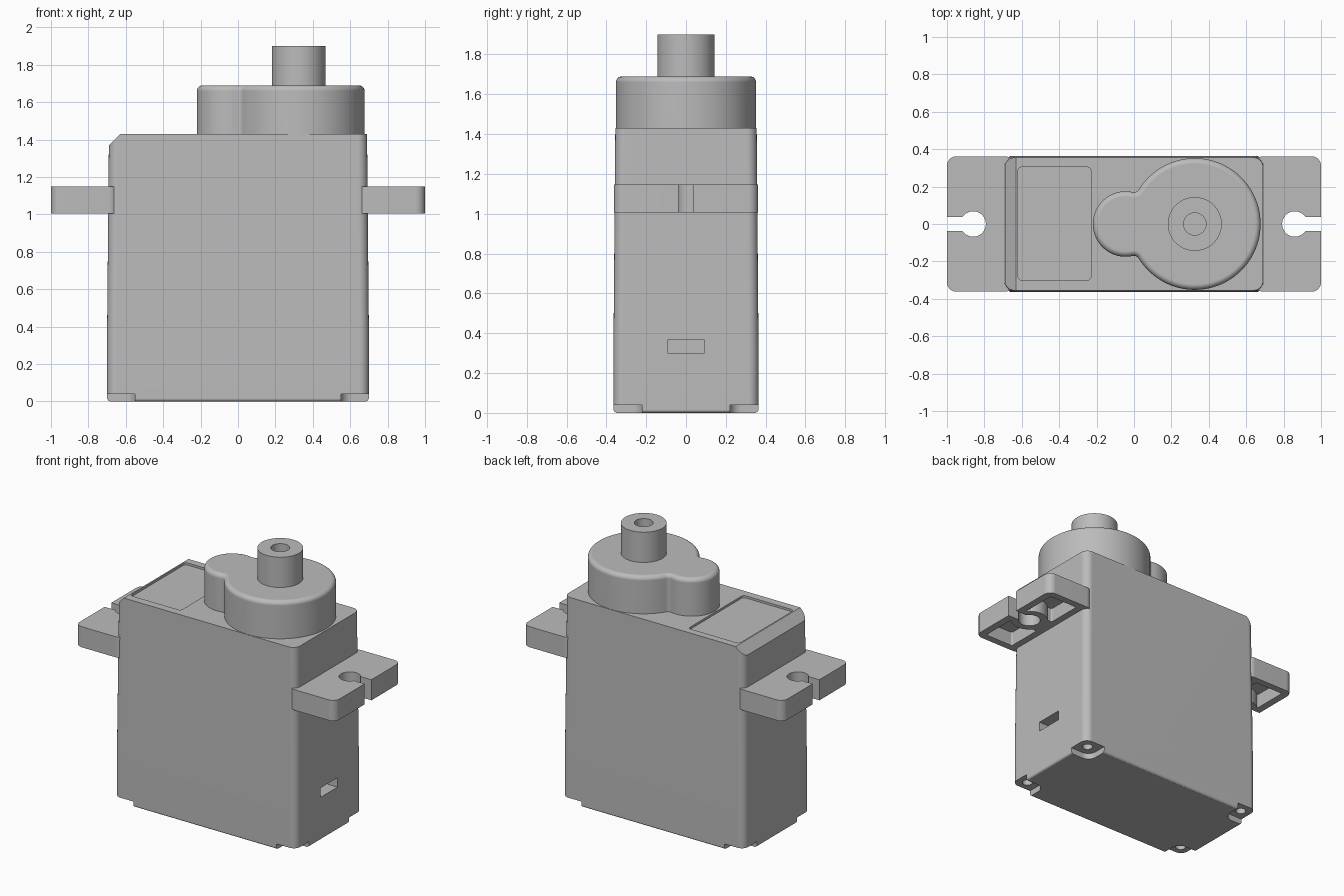
import bpy, bmesh
from math import pi, cos, sin, atan2, sqrt, radians

cube = bpy.data.objects.get("Cube")
if cube:
    bpy.data.objects.remove(cube, do_unlink=True)

grey = bpy.data.materials.new("mid grey plastic")
grey.use_nodes = True
grey.diffuse_color = (0.5, 0.5, 0.5, 1)
grey.node_tree.nodes["Principled BSDF"].inputs["Base Color"].default_value = (0.5, 0.5, 0.5, 1)


def arc(cx, cy, r, a, b, n):
    return [(cx + r * cos(a + (b - a) * i / n), cy + r * sin(a + (b - a) * i / n)) for i in range(n + 1)]


def rounded(hx, hy, r, cx=0, cy=0, n=6):
    """Rounded rectangle outline, counter-clockwise."""
    pts = []
    for k, (sx, sy) in enumerate([(1, 1), (-1, 1), (-1, -1), (1, -1)]):
        pts += arc(cx + sx * (hx - r), cy + sy * (hy - r), r, k * pi / 2, (k + 1) * pi / 2, n)
    return pts


def circle(cx, cy, r, n=48):
    return arc(cx, cy, r, 0, 2 * pi, n)[:-1]


def loft(name, rings):
    """Closed solid through a list of (height, outline) rings."""
    bm = bmesh.new()
    rows = [[bm.verts.new((x, y, z)) for x, y in pts] for z, pts in rings]
    n = len(rows[0])
    for low, high in zip(rows, rows[1:]):
        for i in range(n):
            j = (i + 1) % n
            bm.faces.new((low[i], low[j], high[j], high[i]))
    bm.faces.new(rows[0][::-1])
    bm.faces.new(rows[-1])
    mesh = bpy.data.meshes.new(name)
    bm.to_mesh(mesh)
    bm.free()
    obj = bpy.data.objects.new(name, mesh)
    bpy.context.collection.objects.link(obj)
    mesh.materials.append(grey)
    return obj


def prism(name, pts, z0, z1):
    return loft(name, [(z0, pts), (z1, pts)])


def block(x0, x1, y0, y1, z0, z1):
    return prism("cutter", [(x0, y0), (x1, y0), (x1, y1), (x0, y1)], z0, z1)


def cut(target, cutter):
    mod = target.modifiers.new("cut", 'BOOLEAN')
    mod.operation = 'DIFFERENCE'
    mod.solver = 'EXACT'
    mod.object = cutter
    bpy.context.view_layer.objects.active = target
    bpy.ops.object.modifier_apply(modifier=mod.name)
    bpy.data.objects.remove(cutter, do_unlink=True)


def finish(obj):
    bpy.ops.object.select_all(action='DESELECT')
    obj.select_set(True)
    bpy.context.view_layer.objects.active = obj
    bpy.ops.object.shade_smooth_by_angle(angle=radians(32))
    mod = obj.modifiers.new("even shading", 'WEIGHTED_NORMAL')
    mod.keep_sharp = True


# Case, with slight draft above the parting line and a rounded bottom edge
case = loft("case", [
    (0, rounded(0.685, 0.35, 0.035)),
    (0.005, rounded(0.694, 0.358, 0.043)),
    (0.015, rounded(0.7, 0.364, 0.05)),
    (0.36, rounded(0.7, 0.364, 0.05)),
    (1.43, rounded(0.69, 0.355, 0.05))])

# Sloped top edge at the cable end
wedge = block(-0.8, -0.63, -0.5, 0.5, 1.3, 1.5)
for v in wedge.data.vertices:
    if v.co.z > 1.4:
        v.co.z = 1.43 + (-0.63 - v.co.x) + 0.1
    else:
        v.co.z = 1.43 + (v.co.x + 0.63)
cut(case, wedge)

# Shallow label recess and cable slot
cut(case, prism("cutter", rounded(0.195, 0.302, 0.02, -0.425, 0.002), 1.415, 1.5))
cut(case, block(0.62, 0.8, -0.093, 0.093, 0.3, 0.365))

# Screw corners on the underside
for sx in (-1, 1):
    for sy in (-1, 1):
        cut(case, prism("cutter", rounded(0.15, 0.15, 0.06, sx * 0.7, sy * 0.37), -0.1, 0.04))
        cut(case, prism("cutter", circle(sx * 0.63, sy * 0.295, 0.032, 24), -0.1, 0.14))
finish(case)

# Mounting ears: hollow below, with a keyhole open to the end
for side, s in (("left", 1), ("right", -1)):
    ear = prism(side + "_mounting_ear", rounded(0.18, 0.362, 0.05, s * 0.82), 1.005, 1.148)
    inner = 0.66 * s
    cut(ear, block(min(inner, 0.6 * s), max(inner, 0.6 * s), -0.5, 0.5, 0.9, 1.3))
    for sy in (-1, 1):
        pocket = prism("cutter", rounded(0.105, 0.12, 0.01, s * 0.845, sy * 0.195), 0.9, 1.1)
        cut(pocket, prism("cutter", circle(s * 0.86, 0, 0.115), 0.8, 1.2))
        cut(ear, pocket)
    cut(ear, prism("cutter", circle(s * 0.86, 0, 0.068), 0.9, 1.3))
    x0, x1 = sorted((s * 0.86, s * 1.1))
    cut(ear, block(x0, x1, -0.037, 0.037, 0.9, 1.3))
    finish(ear)


def gear_outline(d):
    """Two merged circles with a small blend, inset by d."""
    big_x, big_r, small_x, small_r, f = 0.325, 0.352, -0.045, 0.175, 0.03
    span = big_x - small_x
    along = (span ** 2 + (big_r + f) ** 2 - (small_r + f) ** 2) / (2 * span)
    fy = sqrt((big_r + f) ** 2 - along ** 2)
    fx = big_x - along
    half = arc(big_x, 0, big_r - d, 0, atan2(fy, fx - big_x), 40)
    half += arc(fx, fy, f + d, atan2(-fy, big_x - fx), atan2(-fy, small_x - fx), 8)[1:-1]
    half += arc(small_x, 0, small_r - d, atan2(fy, fx - small_x), pi, 20)
    return half + [(x, -y) for x, y in half[-2:0:-1]]


# Gear cover with a rounded rim
rim = 0.03
steps = [(1.69 - rim + rim * sin(i * pi / 12), rim - rim * cos(i * pi / 12)) for i in range(7)]
cover = loft("gear_cover", [(1.42, gear_outline(0))] + [(z, gear_outline(d)) for z, d in steps])
finish(cover)

# Output shaft with a screw hole
shaft = prism("output_shaft", circle(0.325, 0, 0.144, 64), 1.68, 1.9)
cut(shaft, prism("cutter", circle(0.325, 0, 0.06, 32), 1.72, 2))
finish(shaft)
